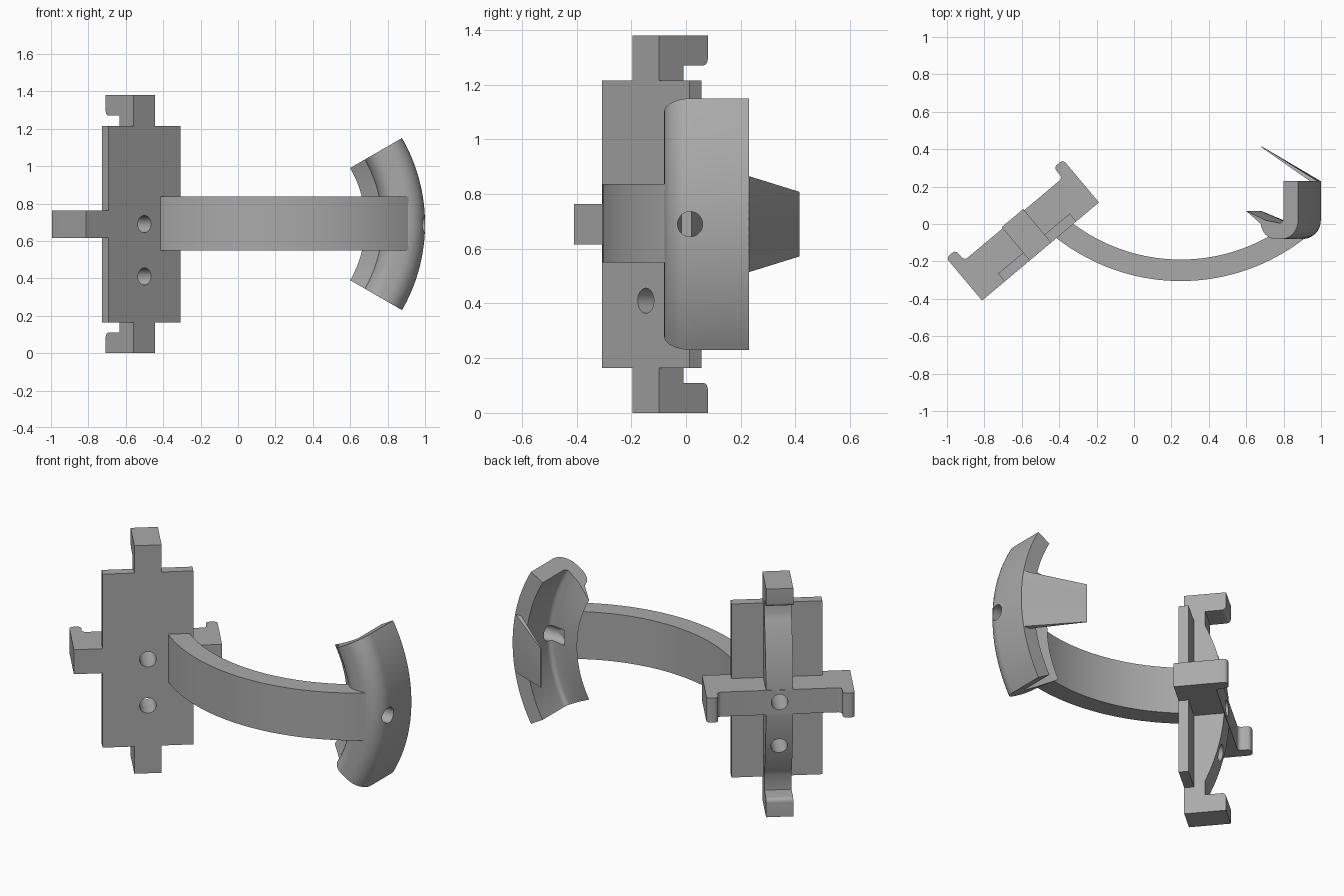
import bpy, bmesh
from math import sin, cos, pi, radians, sqrt, asin
from mathutils import Matrix, Vector

if "Cube" in bpy.data.objects:
    bpy.data.objects.remove(bpy.data.objects["Cube"])

MID = 0.69                      # height of the symmetry plane
GREY = (0.4, 0.4, 0.4, 1)
grey = bpy.data.materials.new("plain_grey")
grey.use_nodes = True
grey.diffuse_color = GREY
grey.node_tree.nodes["Principled BSDF"].inputs["Base Color"].default_value = GREY


def finish(name, bm, matrix=Matrix()):
    bmesh.ops.recalc_face_normals(bm, faces=bm.faces)
    me = bpy.data.meshes.new(name)
    bm.to_mesh(me)
    bm.free()
    me.transform(matrix)
    me.materials.append(grey)
    ob = bpy.data.objects.new(name, me)
    bpy.context.collection.objects.link(ob)
    return ob


def sweep(name, rings, matrix=Matrix()):
    """Skin a row of equal rings and cap both ends."""
    bm = bmesh.new()
    rows = [[bm.verts.new(p) for p in ring] for ring in rings]
    n = len(rows[0])
    for a, b in zip(rows, rows[1:]):
        for i in range(n):
            j = (i + 1) % n
            bm.faces.new((a[i], a[j], b[j], b[i]))
    bm.faces.new(rows[0])
    bm.faces.new(rows[-1][::-1])
    return finish(name, bm, matrix)


def arc(cx, cy, r, start, end, steps):
    angles = [radians(start + (end - start) * i / steps) for i in range(steps + 1)]
    return [(cx + r * cos(a), cy + r * sin(a)) for a in angles]


def mirrored(half):
    return half + [(-a, b) for a, b in reversed(half) if abs(a) > 1e-5]


def cylinder(name, r, depth, matrix):
    bm = bmesh.new()
    bmesh.ops.create_cone(bm, cap_ends=True, segments=32, radius1=r, radius2=r, depth=depth)
    return finish(name, bm, matrix)


def combine(ob, other, operation):
    mod = ob.modifiers.new("combine", "BOOLEAN")
    mod.operation, mod.object, mod.solver = operation, other, "EXACT"
    bpy.context.view_layer.objects.active = ob
    bpy.ops.object.modifier_apply(modifier=mod.name)
    bpy.data.objects.remove(other)


def smooth(ob, angle=30):
    bpy.ops.object.select_all(action="DESELECT")
    ob.select_set(True)
    bpy.context.view_layer.objects.active = ob
    bpy.ops.object.shade_smooth_by_angle(angle=radians(angle))


# Cross bracket, made in its own frame: x along the bar, y to the back, z up
frame = Matrix.Translation((-0.5, -0.147, MID)) @ Matrix.Rotation(radians(40), 4, "Z")

plate = [(-0.25, 0), (0.25, 0), (0.25, 0.055), (-0.25, 0.055)]
bracket = sweep("cross_bracket", [[(x, y, z) for x, y in plate] for z in (-0.525, 0.525)], frame)

# Horizontal bar with rounded end lips
bar = mirrored([(0.408, 0)] + arc(0.386, 0.276, 0.022, 0, 90, 5)
               + arc(0.365, 0.276, 0.022, 90, 180, 5) + arc(0.321, 0.247, 0.022, 0, -90, 5))
bar_ob = sweep("horizontal_bar", [[(x, y, z) for x, y in bar] for z in (-0.074, 0.074)], frame)

# Vertical bar with end hooks and a bowed back
chord, rise = 0.49, 0.108
bow = (chord ** 2 + rise ** 2) / (2 * rise)
half_angle = asin(chord / bow) * 180 / pi
post = mirrored([(0.69, 0), (0.69, 0.233)] + arc(0.603, 0.21, 0.023, 90, 180, 5) + [(0.58, 0.117)]
                + arc(0, 0.225 - bow, bow, 90 - half_angle, 90, 16))
post_ob = sweep("vertical_bar", [[(x, y, z) for z, y in post] for x in (-0.075, 0.075)], frame)

combine(bracket, bar_ob, "UNION")
combine(bracket, post_ob, "UNION")

# Two screw holes through the bracket
for z in (0, -0.28):
    turn = Matrix.Translation((0, 0.1, z)) @ Matrix.Rotation(pi / 2, 4, "X")
    combine(bracket, cylinder("hole_cutter", 0.046, 0.8, frame @ turn), "DIFFERENCE")
smooth(bracket)

# Curved arm joining bracket and cuff
cx, cy = 0.25, 0.77
outline = arc(cx, cy, 1.075, 230.3, 310.6, 40) + arc(cx, cy, 0.96, 305, 232.3, 40)
arm = sweep("curved_arm", [[(x, y, z) for x, y in outline] for z in (0.55, 0.837)])
smooth(arm)

# Cuff: hooked section turned about a front-to-back axis
section = [(0.92, 0.23)] + arc(0.82, 0.02, 0.1, 0, -90, 10) + arc(0.78, 0.01, 0.09, -90, -174, 8)
section += [(0.6, 0.07), (0.72, 0.02)] + arc(0.805, 0.03, 0.025, -90, 0, 5) + [(0.83, 0.23)]
axis_x = 0.08
angles = [radians(-30 + 60 * i / 40) for i in range(41)]
cuff = sweep("cuff", [[(axis_x + r * cos(a), y, MID + r * sin(a)) for r, y in section] for a in angles])
turn = Matrix.Translation((0.95, 0.015, MID)) @ Matrix.Rotation(pi / 2, 4, "Y")
combine(cuff, cylinder("hole_cutter", 0.046, 0.3, turn), "DIFFERENCE")
smooth(cuff)

# Tapered tongue leaning inward from the cuff's rim
rings = []
for i in range(-6, 7):
    wide, narrow = 0.176 * i / 6, 0.118 * i / 6
    rim = axis_x + sqrt(0.92 ** 2 - wide ** 2)
    rings.append([(rim, 0.228, MID + wide), (0.683, 0.415, MID + narrow),
                  (0.68, 0.411, MID + narrow), (rim - 0.04, 0.228, MID + wide)])
tongue = sweep("tongue", rings)
smooth(tongue)
